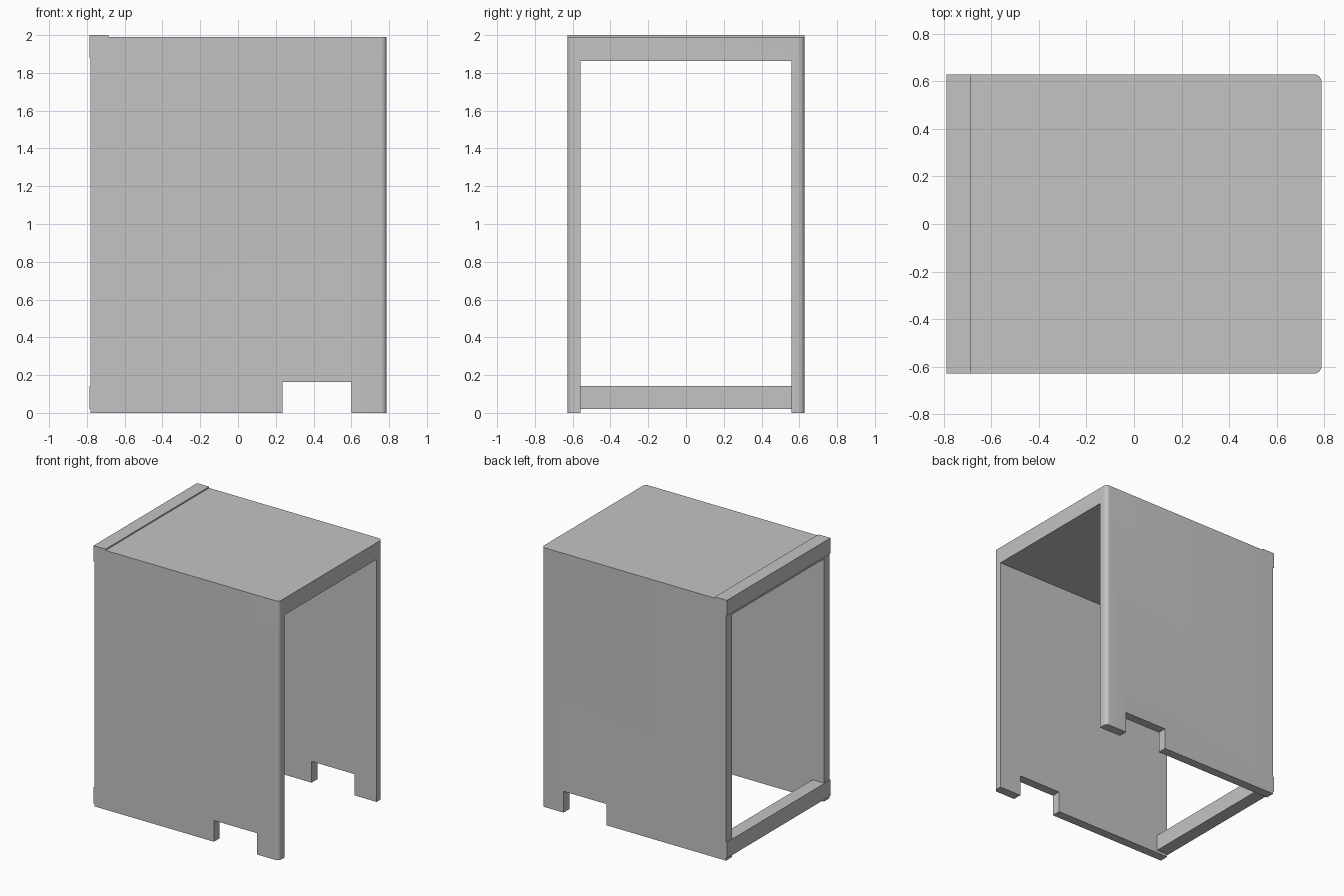
import bpy
import bmesh
from mathutils import Vector

default = bpy.data.objects.get("Cube")
if default:
    bpy.data.objects.remove(default, do_unlink=True)

grey = bpy.data.materials.new("plain_grey")
grey.use_nodes = True
colour = (0.55, 0.55, 0.55, 1)
grey.diffuse_color = colour
grey.node_tree.nodes["Principled BSDF"].inputs["Base Color"].default_value = colour

# Overall sizes
BACK, FRONT = -0.78, 0.787
OUTER, INNER = 0.628, 0.558
LID_TOP, LID_UNDER = 1.99, 1.862
CAP_BACK, CAP_FRONT = -0.787, -0.685
ROUND = 0.03


def prism(name, points, axis, start, end):
    """Extrude a closed profile along x, y or z (axis 0, 1, 2)."""
    bm = bmesh.new()
    verts = []
    for a, b in points:
        co = [a, b]
        co.insert(axis, start)
        verts.append(bm.verts.new(co))
    face = bm.faces.new(verts)
    moved = bmesh.ops.extrude_face_region(bm, geom=[face])["geom"]
    shift = Vector((0, 0, 0))
    shift[axis] = end - start
    bmesh.ops.translate(bm, vec=shift,
                        verts=[g for g in moved if isinstance(g, bmesh.types.BMVert)])
    bmesh.ops.recalc_face_normals(bm, faces=bm.faces)
    mesh = bpy.data.meshes.new(name)
    bm.to_mesh(mesh)
    bm.free()
    mesh.materials.append(grey)
    obj = bpy.data.objects.new(name, mesh)
    bpy.context.collection.objects.link(obj)
    return obj


# Shell: two side panels and a lid as one inverted U
shell = prism("shell", [(-OUTER, 0), (-OUTER, LID_TOP), (OUTER, LID_TOP), (OUTER, 0),
                        (INNER, 0), (INNER, LID_UNDER), (-INNER, LID_UNDER), (-INNER, 0)],
              0, BACK, FRONT)

# Rounded upright corners at the open end
bm = bmesh.new()
bm.from_mesh(shell.data)
corners = [e for e in bm.edges
           if all(abs(v.co.x - FRONT) < 1e-4 and abs(abs(v.co.y) - OUTER) < 1e-4
                  for v in e.verts)
           and abs(e.verts[0].co.z - e.verts[1].co.z) > 1]
bmesh.ops.bevel(bm, geom=corners, offset=ROUND, segments=6, profile=0.5, affect='EDGES')
bm.to_mesh(shell.data)
bm.free()

# Notch through the foot of both side panels
cutter = prism("notch_cutter", [(0.235, -0.1), (0.6, -0.1), (0.6, 0.163), (0.235, 0.163)],
               1, -1, 1)
cutter.hide_render = True
cut = shell.modifiers.new("notch", 'BOOLEAN')
cut.operation = 'DIFFERENCE'
cut.solver = 'EXACT'
cut.object = cutter
bpy.context.view_layer.objects.active = shell
shell.select_set(True)
bpy.ops.object.modifier_apply(modifier=cut.name)
bpy.data.objects.remove(cutter, do_unlink=True)
bpy.ops.object.shade_smooth_by_angle()

# Thin lip wrapping the closed-off end of the lid
prism("top_lip", [(CAP_BACK, 1.88), (BACK, 1.88), (BACK, LID_TOP),
                  (CAP_FRONT, LID_TOP), (CAP_FRONT, 2), (CAP_BACK, 2)],
      1, -OUTER, OUTER)

# Bottom cross rail with tabs lapping over the panel ends
prism("bottom_rail", [(CAP_BACK, -OUTER), (BACK, -OUTER), (BACK, -INNER), (CAP_FRONT, -INNER),
                      (CAP_FRONT, INNER), (BACK, INNER), (BACK, OUTER), (CAP_BACK, OUTER)],
      2, 0.02, 0.143)
